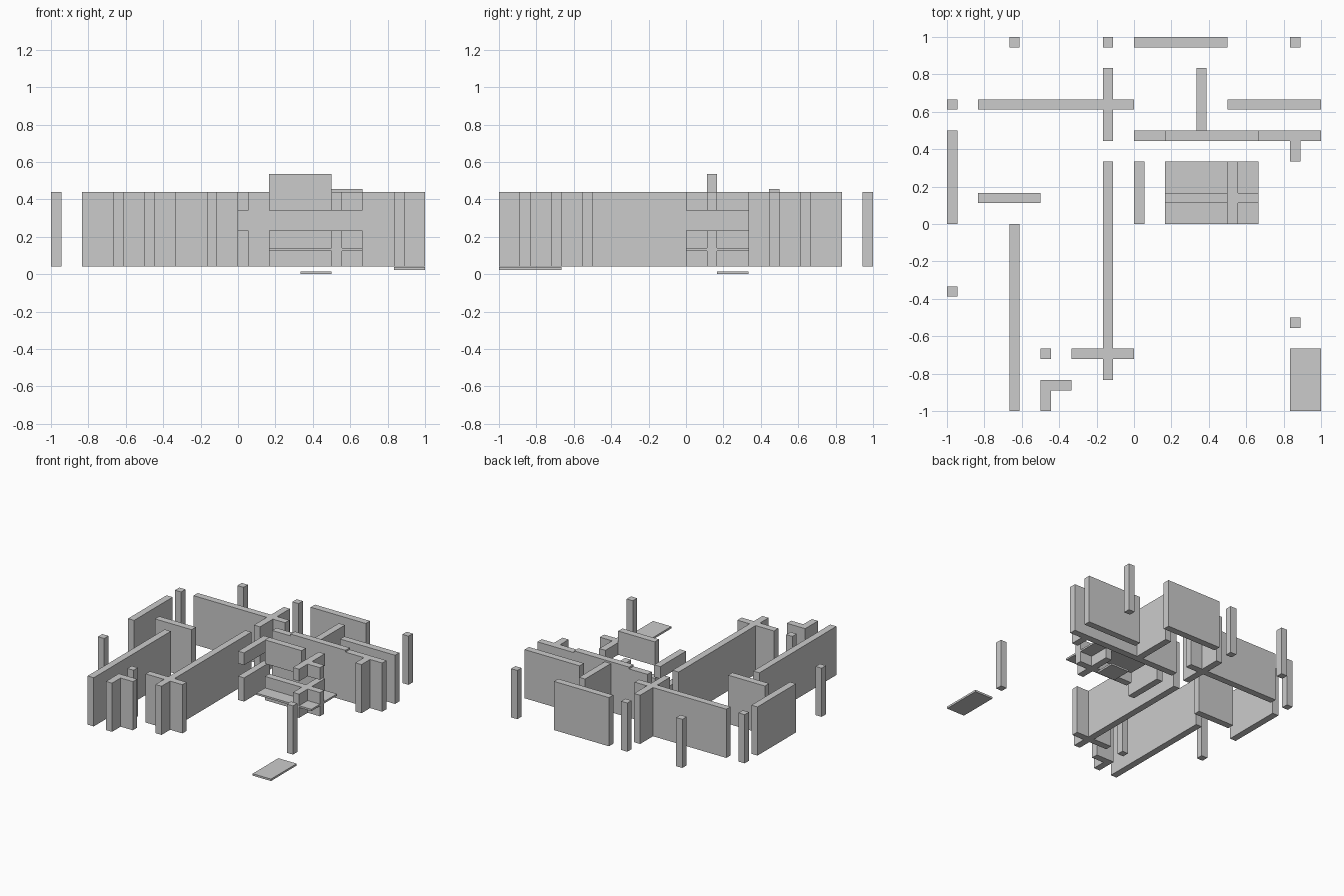
import bpy

if "Cube" in bpy.data.objects:
    bpy.data.objects.remove(bpy.data.objects["Cube"])

C = 1 / 18          # wall thickness; the layout follows this module
Z0, Z1 = 0.04, 0.44  # standard wall base and top


def box(name, x0, x1, y0, y1, z0=Z0, z1=Z1):
    """Axis-aligned block; x and y limits are in modules of C."""
    bpy.ops.mesh.primitive_cube_add(
        size=1, location=((x0 + x1) * C / 2, (y0 + y1) * C / 2, (z0 + z1) / 2))
    ob = bpy.context.object
    ob.name = name
    ob.scale = ((x1 - x0) * C, (y1 - y0) * C, z1 - z0)
    return ob


# Single square posts
for x, y in [(-12, 17), (-3, 17), (15, 17), (-18, 11), (-18, -7), (-9, -13), (15, -10)]:
    box("post", x, x + 1, y, y + 1)

# Walls running left to right: start, end, near edge
for x0, x1, y in [(0, 9, 17), (-15, 0, 11), (9, 18, 11), (0, 18, 8),
                  (-15, -9, 2), (-6, 0, -13), (-9, -6, -16)]:
    box("cross_wall", x0, x1, y, y + 1)

# Walls running front to back: left edge, start, end
for x, y0, y1 in [(-3, 8, 15), (6, 9, 15), (-18, 0, 9), (15, 6, 8),
                  (-3, -15, 6), (-12, -18, 0), (-9, -18, -16)]:
    box("long_wall", x, x + 1, y0, y1)

# Slightly taller stretch of the back room wall
box("raised_wall", 3, 12, 8, 9, Z0, 0.455)

# Walls with an open window band: sill below, lintel above
for part, z0, z1 in [("sill", Z0, 0.235), ("lintel", 0.34, Z1)]:
    box("side_window_" + part, 0, 1, 0, 6, z0, z1)
    box("room_window_" + part, 9, 10, 0, 6, z0, z1)
    box("room_arm_" + part, 10, 12, 2, 3, z0, z1)
box("room_sill", 3, 9, 2, 3, Z0, 0.235)
box("tall_lintel", 3, 9, 2, 3, 0.34, 0.535)

# Floor slabs
box("room_floor", 3, 12, 0, 6, 0.125, 0.14)
box("lower_slab", 6, 9, 3, 6, 0.0, 0.015)
box("corner_slab", 15, 18, -18, -12, 0.022, 0.038)
